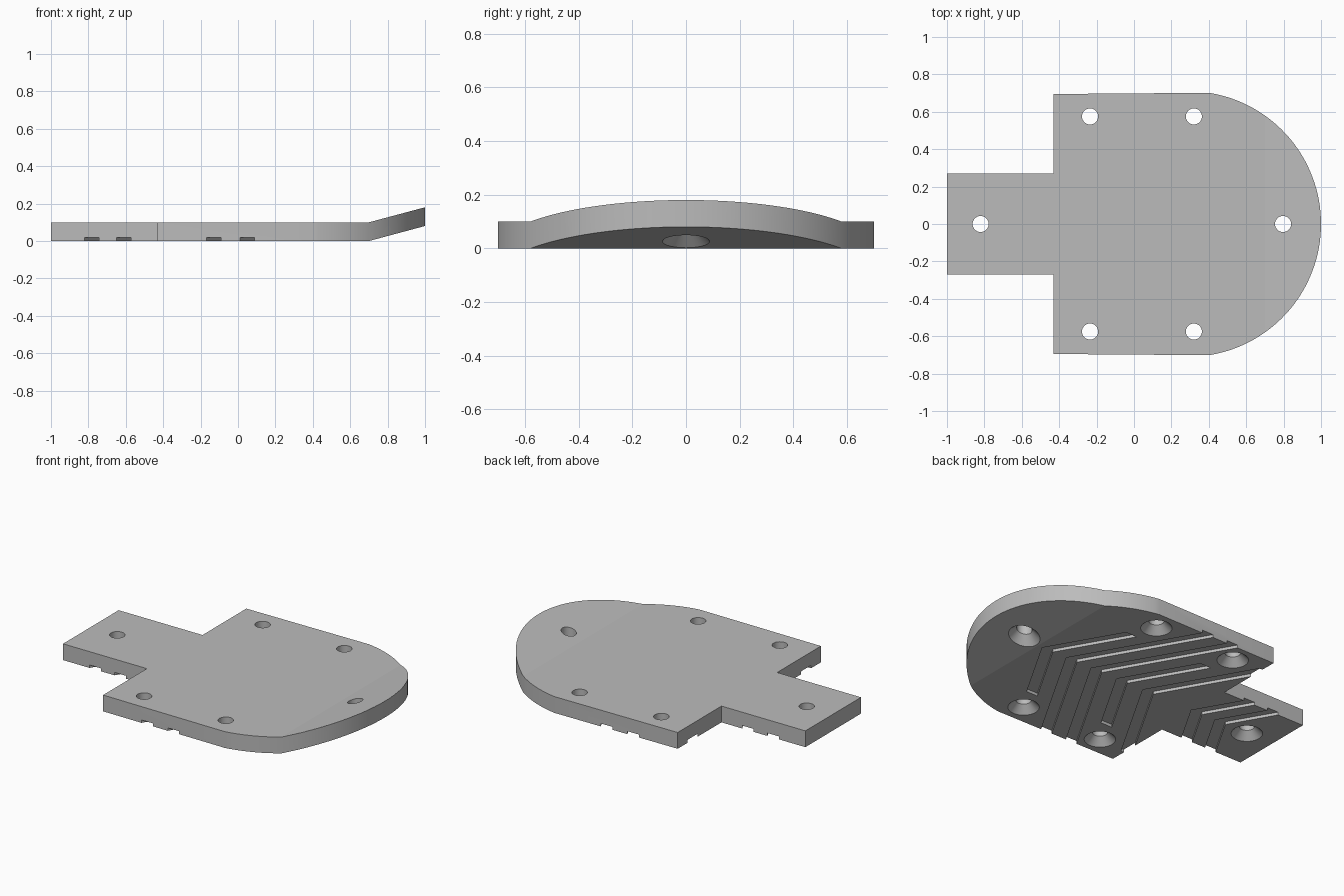
import bpy, bmesh, math

cube = bpy.data.objects.get("Cube")
if cube:
    bpy.data.objects.remove(cube, do_unlink=True)

THICK = 0.1
HALF_WIDTH, STEM_HALF = 0.695, 0.27
BACK, SHOULDER, BEND = -0.43, 0.4, 0.7
ARC_X, ARC_R = 0.29, 0.71
TILT = math.tan(math.radians(15))
SWEEP = math.tan(math.radians(30))

grey = bpy.data.materials.new("plain_grey")
grey.use_nodes = True
grey.diffuse_color = (0.5, 0.5, 0.5, 1)
grey.node_tree.nodes["Principled BSDF"].inputs["Base Color"].default_value = grey.diffuse_color


def new_object(name, bm):
    bmesh.ops.recalc_face_normals(bm, faces=bm.faces)
    mesh = bpy.data.meshes.new(name)
    bm.to_mesh(mesh)
    bm.free()
    obj = bpy.data.objects.new(name, mesh)
    bpy.context.collection.objects.link(obj)
    mesh.materials.append(grey)
    return obj


def prism(name, outline, low, high):
    bm = bmesh.new()
    base = bm.faces.new([bm.verts.new((x, y, low)) for x, y in outline])
    grown = bmesh.ops.extrude_face_region(bm, geom=[base])
    verts = [g for g in grown["geom"] if isinstance(g, bmesh.types.BMVert)]
    bmesh.ops.translate(bm, verts=verts, vec=(0, 0, high - low))
    return new_object(name, bm)


def countersink(x, y, sides=40):
    # flared screw hole with a straight bore above
    bm = bmesh.new()
    rings = []
    for r, z in ((0.108, -0.02), (0.043, 0.045), (0.043, 0.2)):
        rings.append([bm.verts.new((x + r * math.cos(a), y + r * math.sin(a), z))
                      for a in (math.tau * i / sides for i in range(sides))])
    for low, high in zip(rings, rings[1:]):
        for i in range(sides):
            j = (i + 1) % sides
            bm.faces.new((low[i], low[j], high[j], high[i]))
    bm.faces.new(rings[0])
    bm.faces.new(rings[-1])
    return new_object("hole_cutter", bm)


def chevron(apex, reach, width=0.077):
    # V-shaped groove pointing toward the rounded end
    end = apex - reach * SWEEP
    outline = [(apex, 0), (end, reach), (end + width, reach),
               (apex + width, 0), (end + width, -reach), (end, -reach)]
    return prism("groove_cutter", outline, -0.05, 0.018)


# Plate outline: stem, wide body and rounded end
limit = math.atan2(HALF_WIDTH, SHOULDER - ARC_X)
arc = [limit * (1 - i / 32) for i in range(65)]
outline = [(-1, -STEM_HALF), (-1, STEM_HALF), (BACK, STEM_HALF), (BACK, HALF_WIDTH)]
outline += [(ARC_X + ARC_R * math.cos(a), ARC_R * math.sin(a)) for a in arc]
outline += [(BACK, -HALF_WIDTH), (BACK, -STEM_HALF)]
plate = prism("base_plate", outline, 0, THICK)

# Screw holes and underside grooves
cutters = [countersink(-0.82, 0), countersink(0.797, 0)]
cutters += [countersink(x, side * 0.575) for x in (-0.235, 0.32) for side in (-1, 1)]
grooves = ((0.59, 0.43), (0.415, 0.8), (0.235, 0.8), (0.05, 0.43),
           (-0.14, 0.6), (-0.493, 0.35), (-0.664, 0.35))
cutters += [chevron(apex, reach) for apex, reach in grooves]
for cutter in cutters:
    cutter.hide_render = True
    mod = plate.modifiers.new("cut", "BOOLEAN")
    mod.operation = "DIFFERENCE"
    mod.solver = "EXACT"
    mod.object = cutter

# Bake the cuts and discard the cutters
bpy.context.view_layer.update()
graph = bpy.context.evaluated_depsgraph_get()
bm = bmesh.new()
bm.from_object(plate, graph)
plate.modifiers.clear()
for cutter in cutters:
    bpy.data.objects.remove(cutter, do_unlink=True)

# Upturned tip
bmesh.ops.bisect_plane(bm, geom=bm.verts[:] + bm.edges[:] + bm.faces[:],
                       plane_co=(BEND, 0, 0), plane_no=(1, 0, 0))
for v in bm.verts:
    v.co.z += max(0, v.co.x - BEND) * TILT
bm.to_mesh(plate.data)
bm.free()

bpy.ops.object.select_all(action="DESELECT")
plate.select_set(True)
bpy.context.view_layer.objects.active = plate
bpy.ops.object.shade_smooth_by_angle(angle=math.radians(12))
